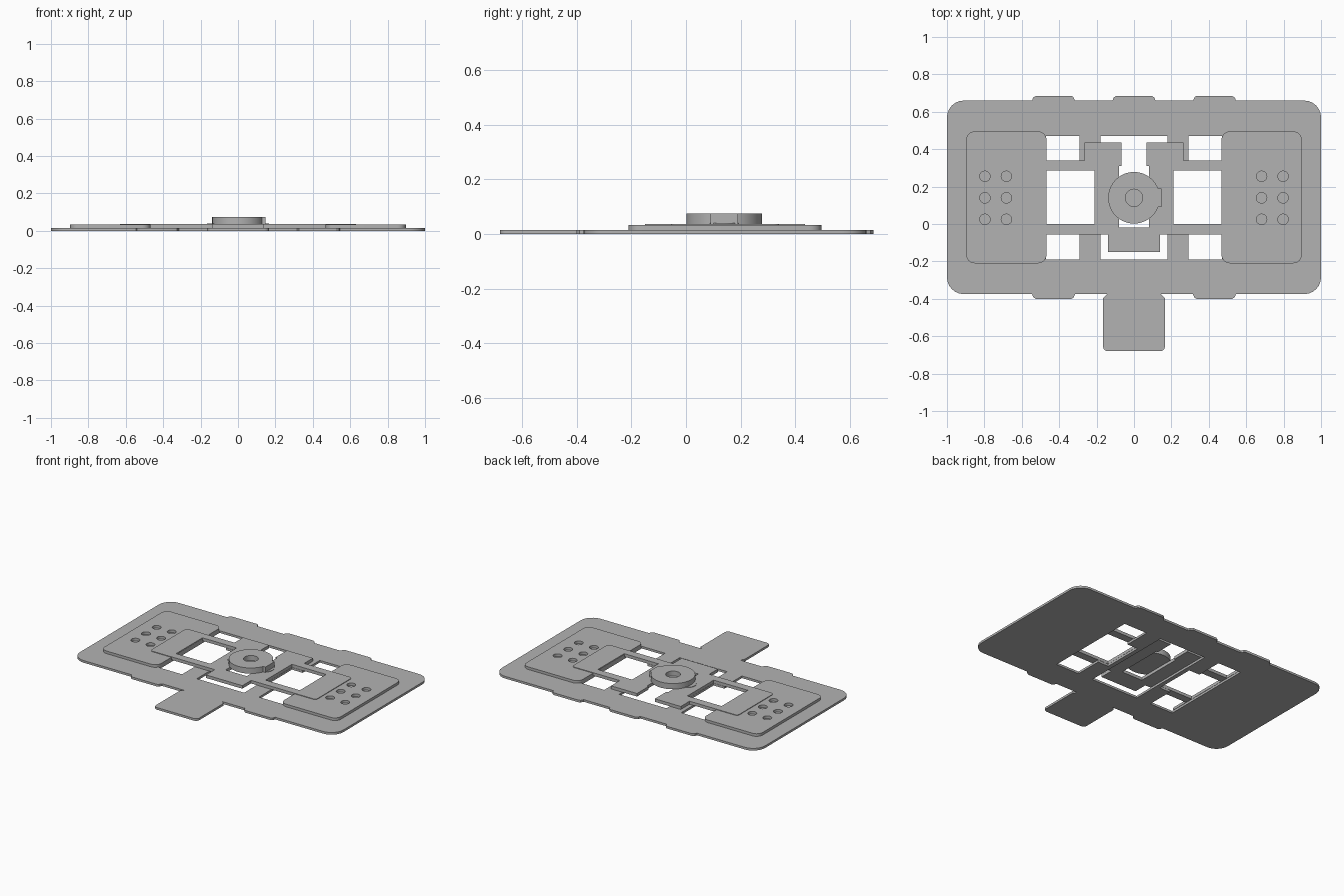
import bpy
import math
from mathutils import Vector

cube = bpy.data.objects.get("Cube")
if cube:
    bpy.data.objects.remove(cube, do_unlink=True)

grey = bpy.data.materials.new("plain_grey")
grey.use_nodes = True
grey.diffuse_color = (0.45, 0.45, 0.45, 1)
grey.node_tree.nodes["Principled BSDF"].inputs["Base Color"].default_value = grey.diffuse_color


def rounded(corners, steps=6):
    """Outline with right-angled corners (x, y, radius) rounded off."""
    out = []
    for i, c in enumerate(corners):
        p = Vector(c[:2])
        r = c[2] if len(c) > 2 else 0
        if not r:
            out.append(p)
            continue
        a = (Vector(corners[i - 1][:2]) - p).normalized() * r
        b = (Vector(corners[(i + 1) % len(corners)][:2]) - p).normalized() * r
        for k in range(steps + 1):
            t = math.pi / 2 * k / steps
            out.append(p + a * (1 - math.sin(t)) + b * (1 - math.cos(t)))
    return out


def mirrored(half):
    """Close a right-hand half outline by mirroring it across x = 0."""
    return half + [(-c[0],) + tuple(c[1:]) for c in reversed(half)]


def flipped(points, side):
    return [(side * c[0],) + tuple(c[1:]) for c in points]


def rect(x0, x1, y0, y1, r=0):
    return rounded([(x0, y0, r), (x1, y0, r), (x1, y1, r), (x0, y1, r)])


def circle(x, y, r, n=32):
    return [(x + r * math.cos(math.tau * k / n), y + r * math.sin(math.tau * k / n))
            for k in range(n)]


def plate(name, loops, z0, z1):
    """Flat plate from an outer outline followed by its holes."""
    curve = bpy.data.curves.new(name, 'CURVE')
    curve.dimensions = '2D'
    curve.fill_mode = 'BOTH'
    curve.extrude = (z1 - z0) / 2
    for loop in loops:
        spline = curve.splines.new('POLY')
        spline.points.add(len(loop) - 1)
        for point, co in zip(spline.points, loop):
            point.co = (co[0], co[1], 0, 1)
        spline.use_cyclic_u = True
    obj = bpy.data.objects.new(name, curve)
    bpy.context.collection.objects.link(obj)
    obj.location.z = (z0 + z1) / 2
    bpy.ops.object.select_all(action='DESELECT')
    obj.select_set(True)
    bpy.context.view_layer.objects.active = obj
    bpy.ops.object.convert(target='MESH')
    obj = bpy.context.object
    bpy.ops.object.mode_set(mode='EDIT')
    bpy.ops.mesh.select_all(action='SELECT')
    bpy.ops.mesh.remove_doubles(threshold=0.0001)
    bpy.ops.mesh.normals_make_consistent(inside=False)
    bpy.ops.object.mode_set(mode='OBJECT')
    obj.data.materials.clear()
    obj.data.materials.append(grey)
    bpy.ops.object.shade_smooth_by_angle(angle=math.radians(30))
    return obj


# Base plate with edge tabs, a front tongue and three openings
FRONT, BACK = -0.375, 0.66
base_half = [
    (0.165, -0.68, 0.025), (0.165, -0.395), (0.145, FRONT),
    (0.315, FRONT), (0.325, -0.395), (0.335, -0.4), (0.525, -0.4), (0.54, -0.39), (0.545, FRONT),
    (1, FRONT, 0.09), (1, BACK, 0.09),
    (0.545, BACK), (0.54, 0.675), (0.525, 0.685), (0.335, 0.685), (0.325, 0.68), (0.315, BACK),
    (0.115, BACK), (0.11, 0.675), (0.095, 0.685),
]
side_opening = [(0.47, -0.19), (0.47, 0.47), (0.292, 0.47), (0.292, 0.285),
                (0.21, 0.285), (0.21, 0), (0.292, 0), (0.292, -0.19)]
plate("base_plate",
      [rounded(mirrored(base_half)), rect(-0.18, 0.18, -0.19, 0.47),
       flipped(side_opening, 1), flipped(side_opening, -1)],
      0, 0.015)

# Raised side pads with six round holes each
for side, label in ((1, "left"), (-1, "right")):
    holes = [circle(side * x, y, 0.028, 20)
             for x in (0.682, 0.797) for y in (0.025, 0.14, 0.255)]
    outline = rounded([(0.468, -0.21, 0.045), (0.897, -0.21, 0.045),
                       (0.897, 0.495, 0.045), (0.468, 0.495, 0.045)])
    plate(label + "_pad", [flipped(outline, side)] + holes, 0.015, 0.033)

# Bridge frame with two windows, back arms and a central slot
frame_half = [
    (0.138, -0.15), (0.138, -0.055), (0.63, -0.055, 0.02), (0.63, 0.34, 0.02),
    (0.265, 0.34), (0.265, 0.435), (0.068, 0.435), (0.068, 0.31),
    (0.08, 0.31), (0.08, -0.02),
]
plate("bridge_frame",
      [rounded(mirrored(frame_half)),
       rect(0.21, 0.47, 0, 0.285), rect(-0.47, -0.21, 0, 0.285)],
      0.016, 0.037)

# Round knob with a blind centre hole
plate("knob", [circle(0, 0.14, 0.138, 64), circle(0, 0.14, 0.046)], 0.036, 0.075)
plate("knob_floor", [circle(0, 0.14, 0.05)], 0.036, 0.042)

# Low curved lugs on both sides of the knob
for side, label in ((1, "left"), (-1, "right")):
    arc = [(side * (0.09 + 0.075 * math.cos(t)), 0.14 + 0.06 * math.sin(t))
           for t in (math.pi * (k / 12 - 0.5) for k in range(13))]
    plate(label + "_lug", [arc], 0.03, 0.04)

# Flat stop on the left flank of the knob
plate("knob_stop", [rect(0.11, 0.146, 0.09, 0.19)], 0.036, 0.075)
